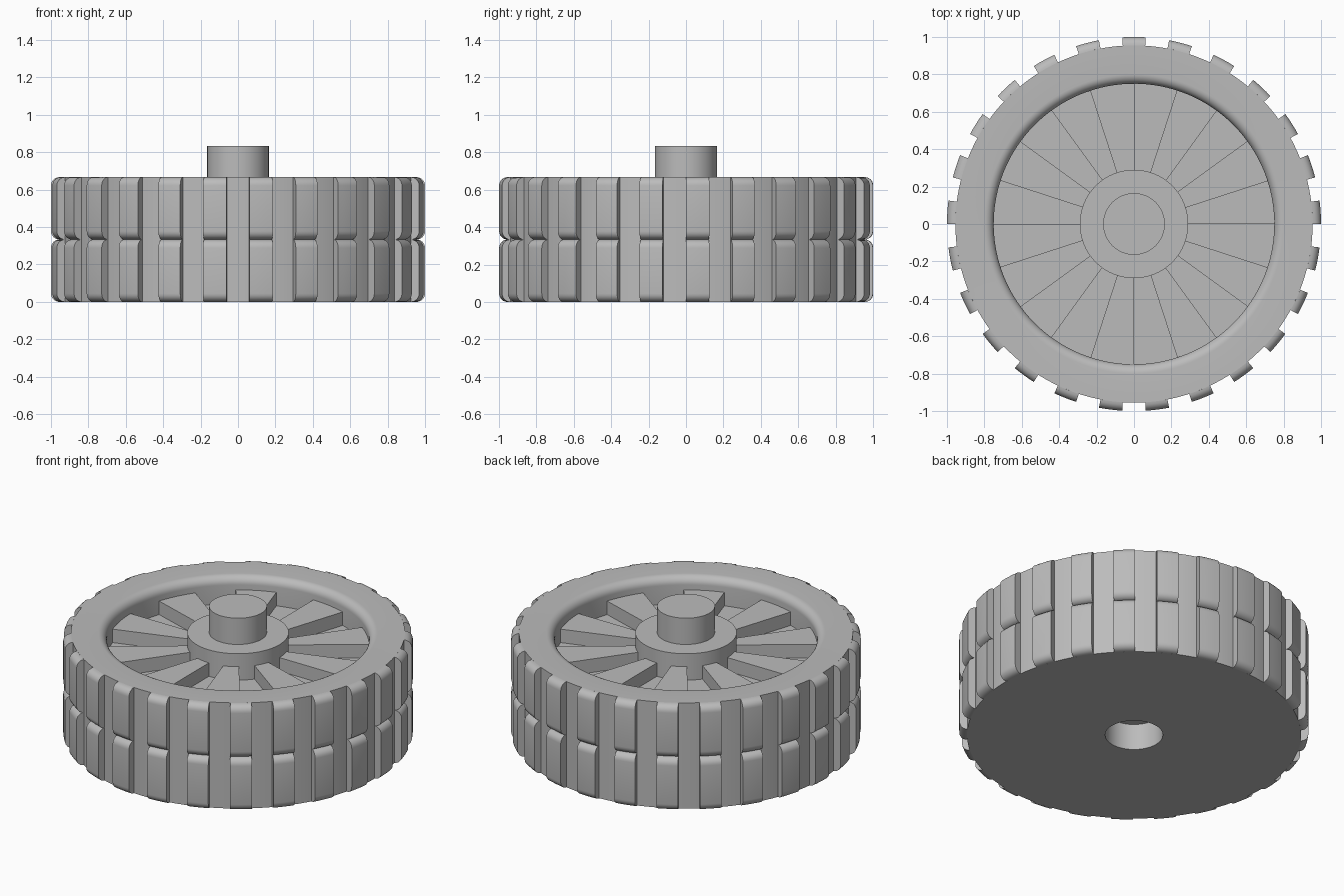
import bpy
import bmesh
from math import radians, cos, sin, pi

cube = bpy.data.objects.get("Cube")
if cube:
    bpy.data.objects.remove(cube, do_unlink=True)

grey = bpy.data.materials.new("plain_grey")
grey.use_nodes = True
GREY = (0.5, 0.5, 0.5, 1)
grey.diffuse_color = GREY
grey.node_tree.nodes["Principled BSDF"].inputs["Base Color"].default_value = GREY

HEIGHT = 0.667    # top of the tyre and the hub
FLOOR = 0.5       # recessed disc inside the rim
BODY_R = 0.955    # tyre surface between the treads
RIM_R = 0.75
HUB_R = 0.29
AXLE_R = 0.165


def arc(cr, cz, radius, start, end, steps=8):
    """Points of a rounded corner in the (radius, z) plane."""
    angles = [radians(start + (end - start) * i / steps) for i in range(steps + 1)]
    return [(cr + radius * cos(a), cz + radius * sin(a)) for a in angles]


def add_sweep(bm, profile, start, span, steps):
    """Turn a closed profile about z; part turns get end caps."""
    full = span >= 360
    rings = []
    for i in range(steps if full else steps + 1):
        a = radians(start + span * i / steps)
        rings.append([bm.verts.new((r * cos(a), r * sin(a), z)) for r, z in profile])
    count = len(profile)
    for i in range(steps):
        one, two = rings[i], rings[(i + 1) % len(rings)]
        for j in range(count):
            k = (j + 1) % count
            if profile[j][0] == 0 and profile[k][0] == 0:
                continue
            bm.faces.new((one[j], two[j], two[k], one[k]))
    if not full:
        bm.faces.new(rings[0])
        bm.faces.new(rings[-1][::-1])


def finish(name, bm):
    bmesh.ops.remove_doubles(bm, verts=bm.verts[:], dist=1e-5)
    bmesh.ops.recalc_face_normals(bm, faces=bm.faces[:])
    mesh = bpy.data.meshes.new(name)
    bm.to_mesh(mesh)
    bm.free()
    mesh.materials.append(grey)
    obj = bpy.data.objects.new(name, mesh)
    bpy.context.collection.objects.link(obj)
    bpy.ops.object.select_all(action="DESELECT")
    obj.select_set(True)
    bpy.context.view_layer.objects.active = obj
    bpy.ops.object.shade_smooth_by_angle(angle=radians(30))
    return obj


def lathe(name, profile, steps):
    bm = bmesh.new()
    add_sweep(bm, profile, 0, 360, steps)
    return finish(name, bm)


# Tyre and recessed disc, with a rounded inner lip and an axle socket below
lip = 0.05
body = [(0, AXLE_R), (AXLE_R, AXLE_R), (AXLE_R, 0), (BODY_R, 0), (BODY_R, HEIGHT)]
body += arc(RIM_R + lip, HEIGHT - lip, lip, 90, 180)
body += [(RIM_R, FLOOR), (0, FLOOR)]
lathe("tyre_body", body, 150)

# Raised hub and the axle peg standing on it
lathe("hub", [(0, 0.45), (HUB_R, 0.45), (HUB_R, HEIGHT), (0, HEIGHT)], 80)
lathe("axle_peg", [(0, 0.6), (AXLE_R, 0.6), (AXLE_R, 0.833), (0, 0.833)], 64)

# Ten wedge spokes, each as wide as the gap beside it
bm = bmesh.new()
spoke = [(0.28, 0.48), (0.76, 0.48), (0.76, 0.585), (0.28, 0.585)]
for i in range(10):
    add_sweep(bm, spoke, 72 + 36 * i, 18, 6)
finish("spokes", bm)

# Two rows of 25 tread blocks with rounded upper and lower ends
bm = bmesh.new()
round_r = 1 - BODY_R
row = HEIGHT / 2
pitch = 360 / 25
for base in (0, row):
    tread = [(0.945, base + 0.01)]
    tread += arc(BODY_R, base + round_r, round_r, -90, 0, 6)
    tread += arc(BODY_R, base + row - round_r, round_r, 0, 90, 6)
    tread += [(0.945, base + row - 0.01)]
    for i in range(25):
        add_sweep(bm, tread, 90 + pitch * (i - 0.25), pitch / 2, 4)
finish("tread_blocks", bm)
